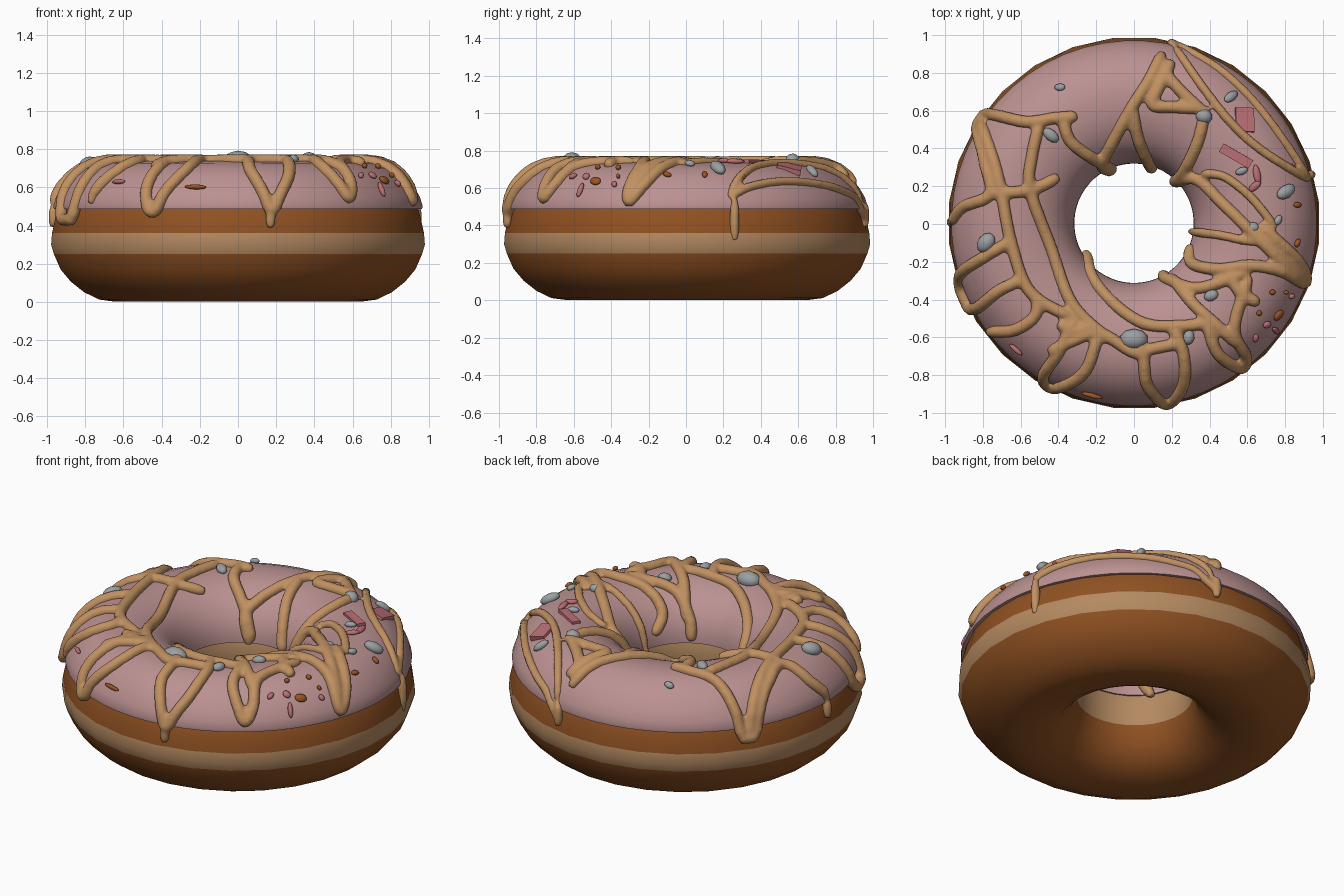
import bpy, bmesh, math, random
from mathutils import Vector, Matrix

if "Cube" in bpy.data.objects:
    bpy.data.objects.remove(bpy.data.objects["Cube"])
random.seed(4)

def mat(name, c):
    m = bpy.data.materials.new(name)
    m.diffuse_color = (*c, 1)
    m.use_nodes = True
    m.node_tree.nodes["Principled BSDF"].inputs["Base Color"].default_value = m.diffuse_color
    return m

BROWN = mat("dough brown", (0.28, 0.083, 0.016))
TAN = mat("pale dough band", (0.46, 0.255, 0.12))
PINK = mat("pink icing", (0.50, 0.285, 0.285))
CARAMEL = mat("caramel drizzle", (0.53, 0.28, 0.12))
ROSE = mat("rose sprinkle", (0.50, 0.16, 0.18))
GREY = mat("grey sprinkle", (0.33, 0.35, 0.36))
RUST = mat("rust sprinkle", (0.33, 0.09, 0.018))

def smooth(ob, angle=50):
    bpy.ops.object.select_all(action='DESELECT')
    ob.select_set(True)
    bpy.context.view_layer.objects.active = ob
    bpy.ops.object.shade_smooth_by_angle(angle=math.radians(angle))

def finish(bm, name, mats, angle=50):
    bmesh.ops.recalc_face_normals(bm, faces=bm.faces)
    me = bpy.data.meshes.new(name)
    bm.to_mesh(me)
    bm.free()
    ob = bpy.data.objects.new(name, me)
    bpy.context.collection.objects.link(ob)
    for m in mats:
        me.materials.append(m)
    smooth(ob, angle)
    return ob

def lathe(profile, n, dy=0.0):
    """Closed ring from a closed (radius, height) profile."""
    bm = bmesh.new()
    rings = []
    for i in range(n):
        a = 2 * math.pi * i / n + math.pi / n
        rings.append([bm.verts.new((r * math.cos(a), r * math.sin(a) + dy, z)) for r, z in profile])
    k = len(profile)
    for i in range(n):
        p, q = rings[i], rings[(i + 1) % n]
        for j in range(k):
            bm.faces.new((p[j], q[j], q[(j + 1) % k], p[(j + 1) % k]))
    return bm

# dough ring with a pale band around its middle, reaching the icing inside the hole
dough = [(0.58, 0.01), (0.66, 0.003), (0.73, 0.012), (0.81, 0.05), (0.88, 0.105), (0.935, 0.17),
         (0.97, 0.25), (0.985, 0.30), (0.98, 0.36), (0.967, 0.42), (0.95, 0.49), (0.88, 0.60),
         (0.78, 0.67), (0.63, 0.70), (0.48, 0.65), (0.38, 0.55), (0.33, 0.46), (0.32, 0.36),
         (0.325, 0.25), (0.36, 0.15), (0.42, 0.075), (0.50, 0.03)]
bm = lathe(dough, 28, 0.006)
for f in bm.faces:
    c = f.calc_center_median()
    top = 0.36 if math.hypot(c.x, c.y) > 0.6 else 0.6
    f.material_index = 1 if 0.25 < c.z < top else 0
finish(bm, "dough_ring", [BROWN, TAN])

# icing cap
icing = [(0.316, 0.44), (0.318, 0.49), (0.34, 0.56), (0.38, 0.625), (0.44, 0.68), (0.52, 0.717),
         (0.60, 0.735), (0.68, 0.737), (0.75, 0.727), (0.82, 0.70), (0.88, 0.655), (0.925, 0.60),
         (0.954, 0.55), (0.968, 0.505), (0.966, 0.487), (0.93, 0.487),
         (0.80, 0.63), (0.63, 0.68), (0.48, 0.63), (0.36, 0.48), (0.335, 0.44)]
finish(lathe(icing, 56, 0.004), "icing", [PINK])

# surface lookup: radius -> height, extended over both rims so drizzle can hang
surf = [(0.29, 0.36), (0.305, 0.44)] + icing[1:12] + [(0.95, 0.55), (0.963, 0.49), (0.978, 0.43)]

def height(r):
    r = max(surf[0][0], min(surf[-1][0], r))
    for (r0, z0), (r1, z1) in zip(surf, surf[1:]):
        if r <= r1:
            return r, z0 + (z1 - z0) * (r - r0) / (r1 - r0)
    return surf[-1]

def on_icing(x, y, lift=0.0):
    """Point and normal on the icing below a top-view position."""
    r0 = math.hypot(x, y)
    r, z = height(r0)
    (ra, za), (rb, zb) = height(r - 0.01), height(r + 0.01)
    t = Vector((-(zb - za), rb - ra)).normalized()
    u = Vector((x / r0, y / r0, 0))
    n = u * t.x + Vector((0, 0, t.y))
    return u * r + Vector((0, 0, z)) + n * lift, n

def catmull(pts, steps=8):
    P = [Vector(p) for p in pts]
    P = [P[0] * 2 - P[1]] + P + [P[-1] * 2 - P[-2]]
    out = []
    for a, b, c, d in zip(P, P[1:], P[2:], P[3:]):
        for i in range(steps):
            t = i / steps
            out.append(0.5 * (2 * b + (c - a) * t + (2 * a - 5 * b + 4 * c - d) * t * t
                              + (3 * b - a - 3 * c + d) * t ** 3))
    return out + [P[-2]]

# drizzle strands, traced from above
left = [
    [(-.30, .57), (-.42, .56), (-.57, .54), (-.82, .57), (-.79, .34), (-.76, .16), (-.90, .09), (-.96, .01)],
    [(-.82, .57), (-.74, .33), (-.70, .16), (-.65, -.1), (-.55, -.36), (-.33, -.5)],
    [(-.50, .53), (-.54, .36), (-.55, .18), (-.44, -.13), (-.33, -.42), (-.13, -.62)],
    [(-.76, .16), (-.55, .18), (-.40, .25)],
    [(-.38, .56), (-.33, .43), (-.17, .32), (-.11, .29)],
    [(-.63, -.08), (-.80, -.18), (-.92, -.28), (-.86, -.45), (-.71, -.35), (-.58, -.29)],
    [(-.52, -.36), (-.52, -.48), (-.63, -.56), (-.77, -.57)]]
front = [
    [(-.18, -.56), (-.26, -.78), (-.41, -.865), (-.48, -.81), (-.40, -.68), (-.31, -.5)],
    [(-.45, -.68), (-.33, -.62), (-.18, -.58), (0, -.68), (.10, -.66), (.25, -.63)],
    [(.02, -.58), (.05, -.70), (.07, -.85), (.17, -.95), (.26, -.85), (.26, -.68), (.20, -.54)],
    [(-.26, -.15), (-.22, -.29), (-.10, -.43), (.06, -.53), (.25, -.54), (.42, -.52)],
    [(.38, -.50), (.44, -.68), (.56, -.76), (.59, -.70), (.53, -.55), (.61, -.28)],
    [(.15, -.27), (.19, -.30), (.35, -.34), (.61, -.25)],
    [(.20, -.28), (.31, -.42), (.42, -.52), (.55, -.64)],
    [(-.40, -.52), (-.33, -.57), (-.22, -.55), (-.12, -.62)]]
right = [
    [(.30, -.12), (.31, -.21), (.45, -.24), (.62, -.22), (.78, -.25), (.90, -.31), (.87, -.2), (.66, .0)],
    [(.21, .22), (.33, .24), (.46, .12), (.61, -.03), (.78, -.2), (.90, -.31)],
    [(.30, -.04), (.46, -.06), (.61, -.09), (.80, -.10)],
    [(.21, .22), (.26, .27), (.34, .44), (.38, .62)],
    [(.36, .27), (.48, .25), (.62, .14), (.75, -.02)],
    [(.50, -.25), (.56, -.36), (.66, -.42)]]
back = [
    [(.15, .90), (.08, .76), (-.01, .62), (-.10, .46), (-.17, .32), (-.12, .28)],
    [(.20, .86), (.13, .72), (.10, .63), (.20, .62), (.36, .61)],
    [(-.01, .62), (.02, .46), (.07, .34), (.10, .29)],
    [(.16, .80), (.25, .70), (.38, .58)],
    [(.21, .94), (.35, .74), (.50, .55), (.66, .40), (.92, .23)],
    [(.21, .955), (.42, .835), (.55, .73), (.67, .60), (.81, .41), (.922, .235)]]

cu = bpy.data.curves.new("drizzle", 'CURVE')
cu.dimensions = '3D'
cu.bevel_depth = 0.034
cu.bevel_resolution = 3
cu.use_fill_caps = True

def strand(points, width=1.0):
    s = cu.splines.new('POLY')
    s.points.add(len(points) - 1)
    for i, (sp, p) in enumerate(zip(s.points, points)):
        sp.co = (*p, 1)
        e = min(i, len(points) - 1 - i)
        sp.radius = width * (0.6, 0.88, 1.0)[min(e, 2)]

thin = (right[2], right[4], back[4], back[5])
for path in left + front + right + back:
    strand([on_icing(*p, 0.004)[0] for p in catmull(path)], 0.75 if path in thin else 1.0)
# hanging drips on the outer side
for x, y, top, low in ((.17, -.955, .50, .385), (.935, .26, .54, .32), (-.967, .01, .50, .39), (.2, .955, .52, .39)):
    strand([Vector((x, y, top + (low - top) * i / 6)) for i in range(7)], 0.8)

drizzle = bpy.data.objects.new("drizzle", cu)
bpy.context.collection.objects.link(drizzle)
bpy.ops.object.select_all(action='DESELECT')
drizzle.select_set(True)
bpy.context.view_layer.objects.active = drizzle
bpy.ops.object.convert(target='MESH')
drizzle = bpy.context.view_layer.objects.active
drizzle.data.materials.clear()
drizzle.data.materials.append(CARAMEL)
# melt the crossing strands together
m = drizzle.modifiers.new("melt", 'REMESH')
m.mode = 'VOXEL'
m.voxel_size = 0.012
m = drizzle.modifiers.new("soften", 'SMOOTH')
m.iterations = 4
bpy.ops.object.modifier_apply(modifier="melt")
bpy.ops.object.modifier_apply(modifier="soften")
smooth(drizzle, 60)

def frame(x, y, lift, turn):
    p, n = on_icing(x, y, lift)
    return (Matrix.Translation(p) @ Vector((0, 0, 1)).rotation_difference(n).to_matrix().to_4x4()
            @ Matrix.Rotation(math.radians(turn), 4, 'Z'))

# sprinkles: position, length, width, turn in degrees
def sprinkles(name, material, items, thick=0.6):
    bm = bmesh.new()
    for x, y, l, w, turn in items:
        M = frame(x, y, 0.01, turn) @ Matrix.Diagonal((l / 2, w / 2, max(w * thick / 2, 0.014), 1))
        bmesh.ops.create_icosphere(bm, subdivisions=2, radius=1.0, matrix=M)
    finish(bm, name, [material], 60)

sprinkles("grey_sprinkles", GREY, [
    (-.39, .72, .06, .04, 0), (.51, .67, .10, .05, 40), (.37, .57, .08, .09, 70), (.80, .17, .12, .07, 30),
    (.63, -.02, .07, .06, 0), (.41, -.38, .08, .06, 20), (-.78, -.10, .12, .09, 50), (0, -.61, .15, .11, 0),
    (.29, -.60, .08, .06, 80), (-.44, .47, .10, .06, 140), (.76, .02, .06, .04, 60), (.57, .28, .07, .04, 20)], 0.85)
sprinkles("rose_sprinkles", ROSE, [
    (.65, .26, .11, .04, 100), (.64, .20, .08, .04, 40), (.745, -.56, .09, .03, -40), (.64, -.60, .05, .03, 90),
    (.70, -.53, .05, .04, 0), (.77, -.16, .08, .03, 10), (.56, -.42, .10, .03, 70), (-.62, -.66, .09, .025, -40),
    (-.50, .20, .06, .05, 0), (.83, -.38, .04, .03, 0)])
sprinkles("rust_sprinkles", RUST, [
    (.76, -.48, .07, .05, 40), (.82, .30, .06, .03, 20), (.86, -.10, .05, .03, 60), (.73, -.36, .035, .03, 0),
    (.66, -.47, .03, .03, 0), (.86, .10, .05, .03, 0), (.80, -.36, .03, .02, 0), (-.22, -.90, .12, .025, -15)])

# flat rose wafers lying in the icing
bm = bmesh.new()
for x, y, l, w, turn in ((.585, .55, .10, .13, 0), (.54, .36, .18, .05, -30)):
    bmesh.ops.create_cube(bm, size=1.0, matrix=frame(x, y, 0.0, turn) @ Matrix.Diagonal((l, w, 0.03, 1)))
finish(bm, "rose_wafers", [ROSE], 30)
